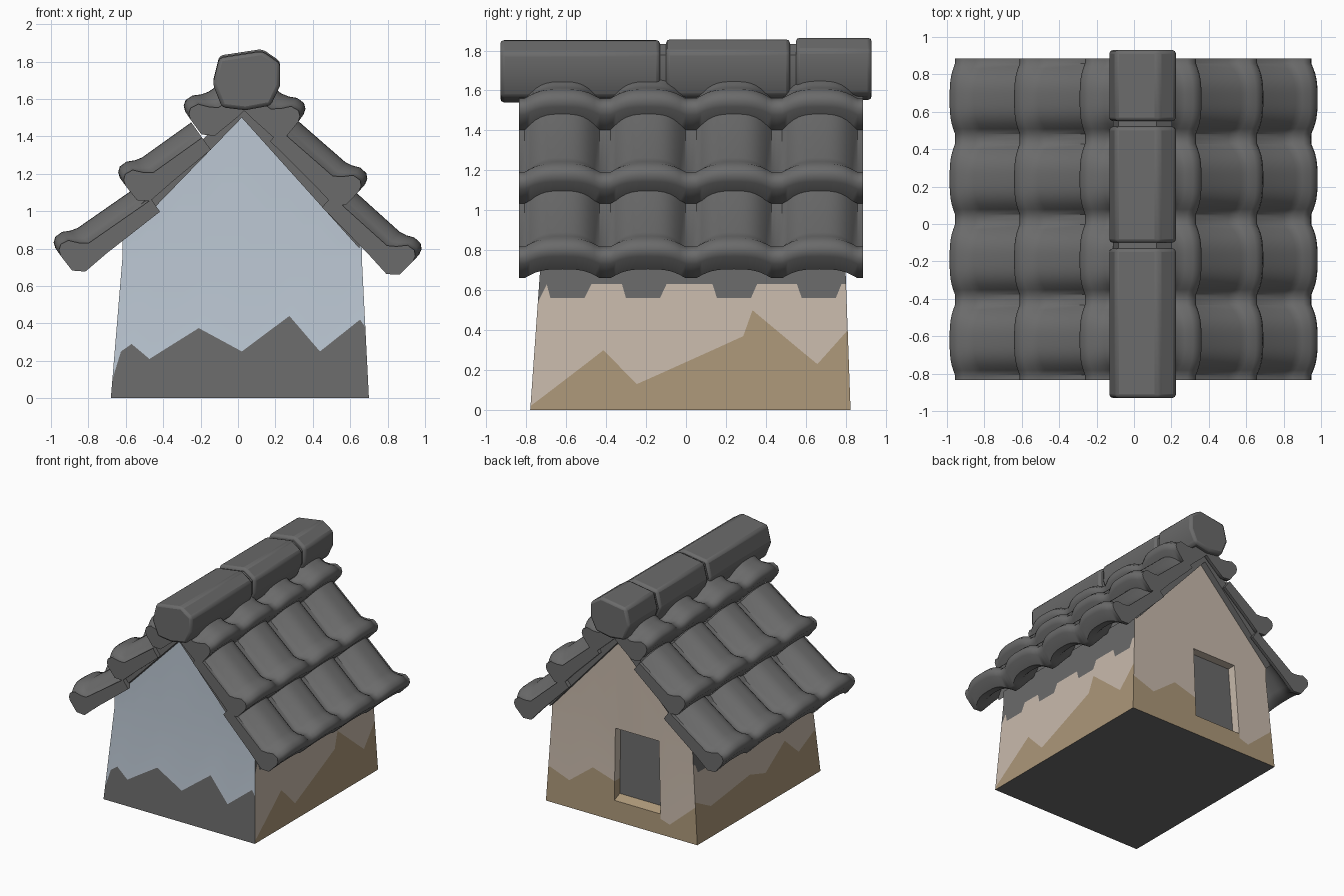
import bpy, bmesh
from mathutils import Vector

cube = bpy.data.objects.get("Cube")
if cube:
    bpy.data.objects.remove(cube)


def material(name, rgb):
    m = bpy.data.materials.new(name)
    m.use_nodes = True
    m.diffuse_color = (*rgb, 1)
    m.node_tree.nodes["Principled BSDF"].inputs["Base Color"].default_value = (*rgb, 1)
    return m


SLATE, BLUE, BEIGE, TAN = range(4)
MATS = [material("slate grey", (0.145, 0.145, 0.145)),
        material("pale blue plaster", (0.5, 0.57, 0.65)),
        material("beige plaster", (0.58, 0.49, 0.41)),
        material("tan plaster", (0.41, 0.31, 0.19))]


def finish(name, bm, smooth=35):
    mesh = bpy.data.meshes.new(name)
    bm.to_mesh(mesh)
    bm.free()
    ob = bpy.data.objects.new(name, mesh)
    bpy.context.collection.objects.link(ob)
    for m in MATS:
        mesh.materials.append(m)
    bpy.ops.object.select_all(action="DESELECT")
    ob.select_set(True)
    bpy.context.view_layer.objects.active = ob
    bpy.ops.object.shade_smooth_by_angle(angle=smooth * 0.01745)
    return ob


def quad(bm, pts, mat, out):
    # skip collapsed corners, then face the given way
    keep = []
    for p in pts:
        if all((p - q).length > 1e-4 for q in keep):
            keep.append(p)
    if len(keep) < 3:
        return
    f = bm.faces.new([bm.verts.new(p) for p in keep])
    f.normal_update()
    f.material_index = mat
    if f.normal.dot(out) < 0:
        f.normal_flip()


def level(poly, u):
    for (a, za), (b, zb) in zip(poly, poly[1:]):
        if u <= b:
            return za + (zb - za) * max(0, u - a) / (b - a)
    return poly[-1][1]


def body_point(u, v, z):
    # u, v run from -1 to 1 across the tapering body
    t = min(z / 0.75, 1)
    return Vector((0.01 + 0.012 * t + u * (0.69 - 0.05 * t),
                   0.022 + 0.013 * t + v * (0.802 - 0.04 * t), z))


def wall(bm, place, out, lines, mats, lo=-1, hi=1):
    # stack colour bands between height lines, column by column
    us = sorted({lo, hi} | {u for ln in lines for u, z in ln if lo < u < hi})
    for lower, upper, mat in zip(lines, lines[1:], mats):
        for a, b in zip(us, us[1:]):
            quad(bm, [place(a, level(lower, a)), place(b, level(lower, b)),
                      place(b, level(upper, b)), place(a, level(upper, a))], mat, out)


def flat(z):
    return [(-1, z), (1, z)]


# House body
bm = bmesh.new()
X, Y, Z = Vector((1, 0, 0)), Vector((0, 1, 0)), Vector((0, 0, 1))
KINK = 0.75
gable = [(-1, 0.84), (0, 1.55), (1, 0.84)]
front_line = [(-1, 0.1), (-0.95, 0.25), (-0.87, 0.29), (-0.72, 0.21), (-0.34, 0.375),
              (0.01, 0.25), (0.39, 0.44), (0.63, 0.25), (0.96, 0.42), (1, 0.38)]
wall(bm, lambda u, z: body_point(u, -1, z), -Y,
     [flat(0), front_line, flat(KINK), gable], [SLATE, BLUE, BLUE])

# Side walls with grey patches under the eaves
left_line = [(-1, 0.02), (-0.56, 0.3), (-0.34, 0.13), (0.33, 0.37), (0.39, 0.5),
             (0.8, 0.23), (1, 0.4)]
right_line = [(-1, 0.35), (-0.7, 0.25), (-0.5, 0.4), (-0.15, 0.24), (0.1, 0.3),
              (0.75, 0.24), (1, 0.34)]
eave = [(-1, 0.54)]
for c in (-0.8, -0.31, 0.28, 0.83):
    eave += [(c - 0.15, 0.63), (c - 0.12, 0.56), (c + 0.1, 0.56), (c + 0.14, 0.63)]
eave.append((1, 0.63))
for side, line in ((1, left_line), (-1, right_line)):
    wall(bm, lambda v, z: body_point(side, v, z), X * side,
         [flat(0), line, eave, flat(KINK), flat(0.84)], [TAN, BEIGE, SLATE, SLATE])

# Back wall around the window opening
back_line = [(-1, 0.3), (-0.64, 0.1), (-0.5, 0.13), (0.1, 0.32), (0.4, 0.38),
             (0.71, 0.22), (1, 0.29)]
W0, W1, ZB, ZT = -0.52, 0.1, 0.165, KINK


def back(u, z):
    return body_point(u, 1, z)


def inner(u, z):
    return back(u, z) - Y * 0.07


for lo, hi in ((-1, W0), (W1, 1)):
    wall(bm, back, Y, [flat(0), back_line, flat(ZT), gable], [TAN, BEIGE, BEIGE], lo, hi)
wall(bm, back, Y, [flat(0), flat(ZB)], [TAN], W0, W1)
wall(bm, back, Y, [flat(ZT), gable], [BEIGE], W0, W1)
wall(bm, inner, Y, [flat(ZB + 0.03), flat(ZT)], [SLATE], W0, W1)
for u, mid, out in ((W0, 0.17, X), (W1, 0.32, -X)):
    for a, b, m in ((ZB, mid, TAN), (mid, ZT, BEIGE)):
        quad(bm, [back(u, a), back(u, b), inner(u, b), inner(u, a)], m, out)
for z, dz, m, out in ((ZB, 0.03, TAN, Z), (ZT, 0, BEIGE, -Z)):
    quad(bm, [back(W0, z), back(W1, z), inner(W1, z + dz), inner(W0, z + dz)], m, out)
quad(bm, [body_point(u, v, 0) for u, v in ((-1, -1), (1, -1), (1, 1), (-1, 1))], SLATE, -Z)
bmesh.ops.remove_doubles(bm, verts=bm.verts, dist=0.0005)
finish("house_body", bm)


def prism(name, section, y0, y1, bevel):
    bm = bmesh.new()
    f = bm.faces.new([bm.verts.new((x, y0, z)) for x, z in section])
    ext = bmesh.ops.extrude_face_region(bm, geom=[f])
    bmesh.ops.translate(bm, vec=Y * (y1 - y0),
                        verts=[v for v in ext["geom"] if isinstance(v, bmesh.types.BMVert)])
    bmesh.ops.recalc_face_normals(bm, faces=bm.faces)
    ob = finish(name, bm)
    if bevel:
        mod = ob.modifiers.new("Bevel", "BEVEL")
        mod.width, mod.segments = bevel, 2


# Boards under the tiles
prism("roof_boards_right", [(-0.62, 0.84), (0.02, 1.5), (0.02, 1.6), (-0.62, 0.93)],
      -0.8, 0.85, 0)
prism("roof_boards_left", [(0.65, 0.8), (0.02, 1.5), (0.02, 1.6), (0.65, 0.9)],
      -0.8, 0.85, 0)

# Curved tile rows: each ring is distance upslope, lift, depth of the pans
PERIOD, Y0, STEPS = 0.43, -0.835, 16
RINGS = [(-0.01, -0.02, 0.05), (0, 0.01, 0.05), (0.025, 0.03, 0.05), (0.07, 0.03, 0.055),
         (0.11, 0.01, 0.08), (0.15, 0, 0.1), (1, 0, 0.1), (1, -0.08, 0.1),
         (0.2, -0.11, 0.09), (0.1, -0.14, 0.07), (0.05, -0.145, 0.07), (-0.005, -0.11, 0.06)]


def tile_row(name, p0, p1):
    a, b = Vector((p0[0], 0, p0[1])), Vector((p1[0], 0, p1[1]))
    slope = b - a
    unit = slope.normalized()
    n = unit.cross(Y)
    if n.z < 0:
        n.negate()
    bm = bmesh.new()
    loops = []
    for i in range(4 * STEPS + 1):
        d = abs((i / STEPS) % 1 - 0.5) * 2
        wave = -min(1, (d / 0.86) ** 3)
        loops.append([bm.verts.new(a + (slope if s == 1 else unit * s)
                                   + Y * (Y0 + i * PERIOD / STEPS) + n * (lift + deep * wave))
                      for s, lift, deep in RINGS])
    for p, q in zip(loops, loops[1:]):
        for j in range(len(p)):
            bm.faces.new((p[j - 1], p[j], q[j], q[j - 1]))
    bm.faces.new(loops[0])
    bm.faces.new(loops[-1])
    bmesh.ops.recalc_face_normals(bm, faces=bm.faces)
    finish(name, bm, 50)


ROWS = {"right": [((-0.98, 0.825), (-0.52, 1.145)), ((-0.635, 1.2), (-0.25, 1.475)),
                  ((-0.285, 1.555), (-0.02, 1.73))],
        "left": [((0.975, 0.79), (0.57, 1.155)), ((0.685, 1.165), (0.29, 1.51)),
                 ((0.355, 1.54), (0.08, 1.74))]}
for side, rows in ROWS.items():
    for k, (p0, p1) in enumerate(rows):
        tile_row(f"tile_row_{side}_{k + 1}", p0, p1)

# Ridge caps over a slimmer core
CAP = [(-0.085, 1.555), (-0.135, 1.68), (-0.1, 1.82), (0.13, 1.855), (0.225, 1.79),
       (0.225, 1.67), (0.175, 1.565), (0.04, 1.54)]
for k, (y0, y1, dz) in enumerate(((-0.93, -0.13, 0), (-0.1, 0.52, 0.004), (0.55, 0.93, 0.012))):
    prism(f"ridge_cap_{k + 1}", [(x, z + dz) for x, z in CAP], y0, y1, 0.02)
prism("ridge_core", [(0.045 + (x - 0.045) * 0.88, 1.7 + (z - 1.7) * 0.85) for x, z in CAP],
      -0.85, 0.85, 0)
